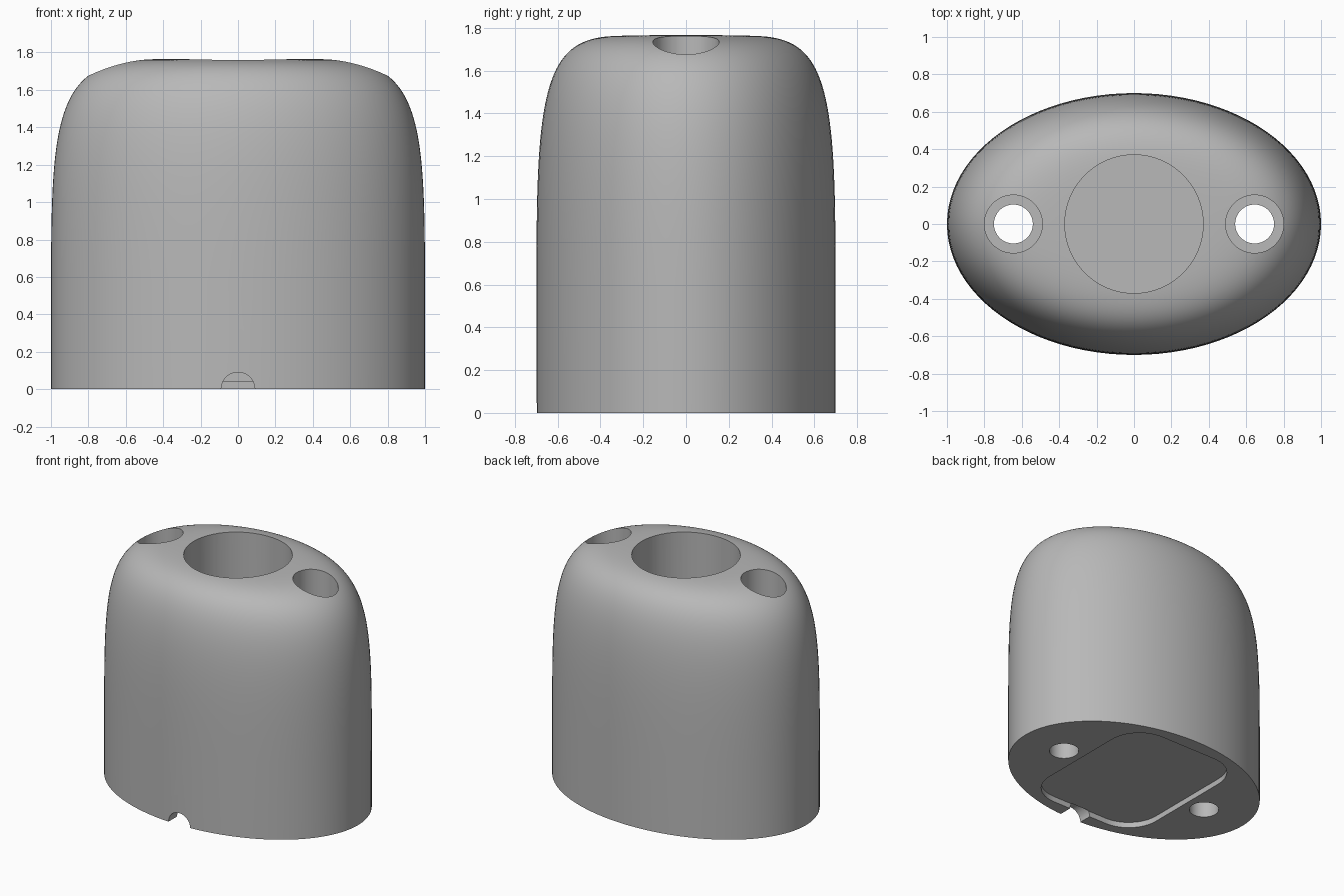
import bpy, bmesh, math

cube = bpy.data.objects.get("Cube")
if cube:
    bpy.data.objects.remove(cube)

WIDTH, DEPTH, HEIGHT = 1.0, 0.7, 1.767
POWER = 5.9

grey = bpy.data.materials.new("plain grey")
grey.use_nodes = True
grey.diffuse_color = (0.48, 0.48, 0.48, 1)
grey.node_tree.nodes["Principled BSDF"].inputs["Base Color"].default_value = grey.diffuse_color


def make_object(name, bm):
    bmesh.ops.recalc_face_normals(bm, faces=bm.faces[:])
    mesh = bpy.data.meshes.new(name)
    bm.to_mesh(mesh)
    bm.free()
    mesh.materials.append(grey)
    obj = bpy.data.objects.new(name, mesh)
    bpy.context.collection.objects.link(obj)
    return obj


def loft(name, rings):
    """Skin a stack of closed rings and cap both ends."""
    bm = bmesh.new()
    loops = [[bm.verts.new(p) for p in ring] for ring in rings]
    n = len(loops[0])
    for a, b in zip(loops, loops[1:]):
        for i in range(n):
            j = (i + 1) % n
            bm.faces.new((a[i], a[j], b[j], b[i]))
    bm.faces.new(loops[0])
    bm.faces.new(loops[-1])
    return make_object(name, bm)


def ellipse(rx, ry, z, x=0, n=96):
    return [(x + rx * math.cos(math.tau * i / n), ry * math.sin(math.tau * i / n), z)
            for i in range(n)]


def rounded_rect(hx, hy, r, z, steps=12):
    ring = []
    for k, (sx, sy) in enumerate(((1, 1), (-1, 1), (-1, -1), (1, -1))):
        for i in range(steps + 1):
            a = math.pi / 2 * (k + i / steps)
            ring.append((sx * (hx - r) + r * math.cos(a), sy * (hy - r) + r * math.sin(a), z))
    return ring


def round_cutter(name, r, z0, z1, x=0):
    return loft(name, [ellipse(r, r, z, x, 64) for z in (z0, z1)])


# Domed oval body: each level is an ellipse scaled by a superellipse profile
rings = [ellipse(WIDTH, DEPTH, 0)]
STEPS = 40
for i in range(1, STEPS):
    a = math.pi / 2 * i / STEPS
    f = math.cos(a) ** (2 / POWER)
    z = HEIGHT * math.sin(a) ** (2 / POWER)
    rings.append(ellipse(WIDTH * f, DEPTH * f, z))
# nearly flat crown
for f in (0.25, 0.12):
    rings.append(ellipse(WIDTH * f, DEPTH * f, HEIGHT))
body = loft("body", rings)

# Central bore, screw holes with counterbores, base recess and cable notch
cutters = [round_cutter("bore_cutter", 0.37, 0.25, 2),
           loft("recess_cutter", [rounded_rect(0.49, 0.595, 0.25, z) for z in (-0.2, 0.042)])]
for side, x in (("left", 0.645), ("right", -0.645)):
    cutters.append(round_cutter(side + "_counterbore_cutter", 0.155, 0.3, 2, x))
    cutters.append(round_cutter(side + "_screw_hole_cutter", 0.104, -0.2, 1, x))
notch = [[(x, y, z) for x, z, _ in [(p[0], p[1], 0) for p in ellipse(0.09, 0.09, 0, 0, 48)]]
         for y in (-0.9, -0.59)]
cutters.append(loft("notch_cutter", notch))

for cutter in cutters:
    mod = body.modifiers.new(cutter.name, "BOOLEAN")
    mod.operation = "DIFFERENCE"
    mod.solver = "EXACT"
    mod.object = cutter

# Bake the cuts, then drop the helpers
bpy.context.view_layer.update()
baked = bpy.data.meshes.new_from_object(body.evaluated_get(bpy.context.evaluated_depsgraph_get()))
body.modifiers.clear()
body.data = baked
for cutter in cutters:
    bpy.data.objects.remove(cutter)

bpy.ops.object.select_all(action="DESELECT")
body.select_set(True)
bpy.context.view_layer.objects.active = body
bpy.ops.object.shade_smooth_by_angle(angle=math.radians(30))
